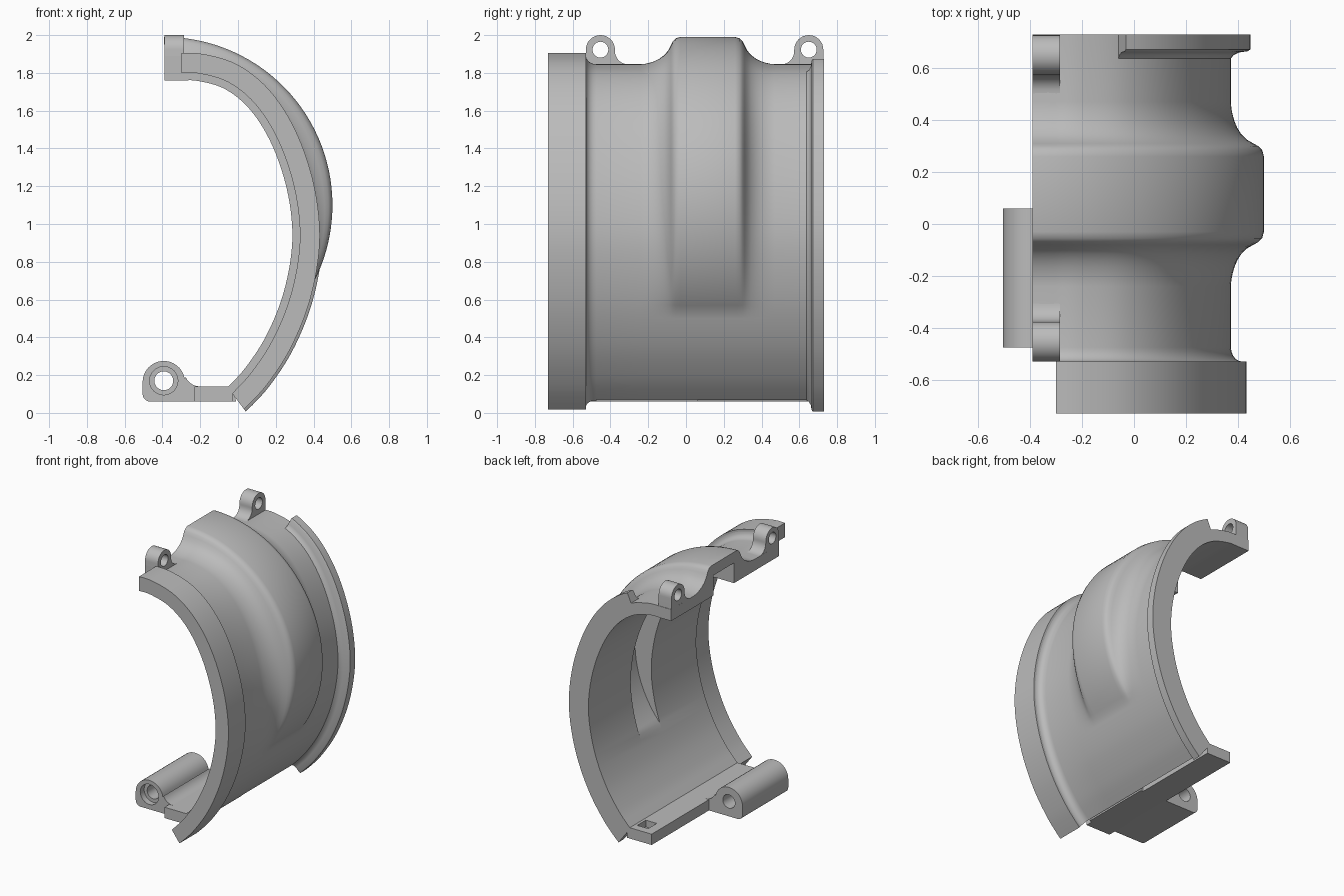
import bpy, bmesh, math
from mathutils import Vector, Matrix

cube = bpy.data.objects.get("Cube")
if cube:
    bpy.data.objects.remove(cube, do_unlink=True)

grey = bpy.data.materials.new("plain_grey")
grey.use_nodes = True
tone = (0.5, 0.5, 0.5, 1)
grey.diffuse_color = tone
grey.node_tree.nodes["Principled BSDF"].inputs["Base Color"].default_value = tone


def finish(ob):
    ob.data.materials.clear()
    ob.data.materials.append(grey)
    bpy.ops.object.select_all(action='DESELECT')
    ob.select_set(True)
    bpy.context.view_layer.objects.active = ob
    bpy.ops.object.shade_smooth_by_angle(angle=math.radians(32))


# Inner arch of the shell (x, z), smoothed with a spline
KEYS = [Vector(p) for p in [
    (-0.39, 1.76), (-0.3, 1.76), (-0.21, 1.757), (-0.07, 1.715), (0.06, 1.61),
    (0.17, 1.44), (0.25, 1.22), (0.286, 1.0), (0.278, 0.81), (0.23, 0.6),
    (0.145, 0.4), (0.04, 0.24), (-0.055, 0.135)]]


def spline(keys, steps=6):
    ext = [2 * keys[0] - keys[1]] + keys + [2 * keys[-1] - keys[-2]]
    out = []
    for a, b, c, d in zip(ext, ext[1:], ext[2:], ext[3:]):
        for k in range(steps):
            t = k / steps
            out.append(0.5 * (2 * b + (c - a) * t + (2 * a - 5 * b + 4 * c - d) * t ** 2
                              + (3 * b - a - 3 * c + d) * t ** 3))
    return out + [keys[-1]]


PATH = spline(KEYS)
NORMALS = []
for i in range(len(PATH)):
    t = PATH[min(i + 1, len(PATH) - 1)] - PATH[max(i - 1, 0)]
    NORMALS.append(Vector((-t.y, t.x)).normalized())
NORMALS[-1] = Vector((0.6, -0.8))


def sweep(name, section, x_start=-1):
    """Sweep a closed (offset, y) section along the arch; section is a function of the index."""
    idx = [i for i, p in enumerate(PATH) if p.x > x_start or i > len(PATH) // 2]
    bm = bmesh.new()
    rings = []
    for i in idx:
        ring = []
        for off, y in section(i):
            q = PATH[i] + NORMALS[i] * off
            ring.append(bm.verts.new((q.x, y, q.y)))
        rings.append(ring)
    for a, b in zip(rings, rings[1:]):
        for j in range(len(a)):
            k = (j + 1) % len(a)
            bm.faces.new((a[j], a[k], b[k], b[j]))
    bm.faces.new(rings[0])
    bm.faces.new(rings[-1][::-1])
    bmesh.ops.recalc_face_normals(bm, faces=bm.faces)
    me = bpy.data.meshes.new(name)
    bm.to_mesh(me)
    bm.free()
    ob = bpy.data.objects.new(name, me)
    bpy.context.collection.objects.link(ob)
    finish(ob)


def reach(i, radius):
    """Distance along the normal from the arch to the round bulge circle."""
    d = PATH[i] - Vector((-0.39, 1.1))
    b = d.dot(NORMALS[i])
    disc = b * b - d.length_squared + radius ** 2
    return -b + math.sqrt(disc) if disc > 0 else 0


# Main shell with round bulge outside and recess inside
WALL = 0.085
MID = 0.115
HALF = [(0.355, 0), (0.33, 0.015), (0.305, 0.06), (0.28, 0.12), (0.255, 0.21), (0.23, 0.34),
        (0.21, 0.5), (0.195, 0.7), (0.185, 0.84), (0.17, 0.95), (0.145, 1)]
BULGE = [(MID - d, f) for d, f in HALF] + [(MID + d, f) for d, f in HALF[::-1]]


def shell_section(i):
    rise = max(0, reach(i, 0.89) - WALL)
    dip = max(0, reach(i, 0.81))
    outer = [(WALL + 0.045 * (1 - math.sin(k * math.pi / 10)),
              -0.53 + 0.055 * (1 - math.cos(k * math.pi / 10))) for k in range(6)]
    outer += [(WALL + rise * f, y) for y, f in BULGE] + [(WALL, 0.73)]
    inner = [(0, 0.73), (0, 0.235), (dip, 0.234), (dip, -0.004), (0, -0.005), (0, -0.53)]
    return outer + inner


sweep("shell", shell_section)
sweep("front_ring", lambda i: [(0.04, -0.73), (0.145, -0.73), (0.145, -0.53), (0.04, -0.53)], -0.305)
sweep("back_flange", lambda i: [(0.05, 0.73), (0.16, 0.73), (0.16, 0.672), (0.15, 0.665),
                                (0.115, 0.66), (0.095, 0.65), (0.08, 0.63), (0.05, 0.63)], -0.1)


def prism(name, outlines, matrix, lo, hi):
    """Extrude outlines (first is outside, others are holes) from lo to hi."""
    cu = bpy.data.curves.new(name, 'CURVE')
    cu.dimensions = '2D'
    cu.fill_mode = 'BOTH'
    cu.extrude = (hi - lo) / 2
    for pts in outlines:
        sp = cu.splines.new('POLY')
        sp.points.add(len(pts) - 1)
        for p, (u, v) in zip(sp.points, pts):
            p.co = (u, v, 0, 1)
        sp.use_cyclic_u = True
    tmp = bpy.data.objects.new(name + "_outline", cu)
    bpy.context.collection.objects.link(tmp)
    dg = bpy.context.evaluated_depsgraph_get()
    me = bpy.data.meshes.new_from_object(tmp.evaluated_get(dg))
    bpy.data.objects.remove(tmp, do_unlink=True)
    me.transform(matrix @ Matrix.Translation((0, 0, (lo + hi) / 2)))
    bm = bmesh.new()
    bm.from_mesh(me)
    bmesh.ops.remove_doubles(bm, verts=bm.verts, dist=0.0001)
    bmesh.ops.recalc_face_normals(bm, faces=bm.faces)
    bm.to_mesh(me)
    bm.free()
    ob = bpy.data.objects.new(name, me)
    bpy.context.collection.objects.link(ob)
    finish(ob)


def arc(cx, cy, r, a0, a1, n=16):
    return [(cx + r * math.cos(math.radians(a0 + (a1 - a0) * k / n)),
             cy + r * math.sin(math.radians(a0 + (a1 - a0) * k / n))) for k in range(n + 1)]


def circle(cx, cy, r):
    return arc(cx, cy, r, 0, 345, 23)


ALONG_X = Matrix(((0, 0, 1, 0), (1, 0, 0, 0), (0, 1, 0, 0), (0, 0, 0, 1)))
ALONG_Y = Matrix(((1, 0, 0, 0), (0, 0, -1, 0), (0, 1, 0, 0), (0, 0, 0, 1)))

# Two screw lugs on the top edge, mirrored along y
for name, cy, side in (("front_lug", -0.453, 1), ("back_lug", 0.65, -1)):
    shape = [(-0.077, 1.78)] + arc(0, 1.923, 0.077, 180, 0) + arc(0.147, 1.915, 0.07, 180, 270, 8)
    shape += [(0.147, 1.78)]
    prism(name, [[(cy + side * u, v) for u, v in shape], circle(cy, 1.923, 0.042)],
          ALONG_X, -0.39, -0.285)

# Hinge barrel with a wider bore at the front mouth
hinge = arc(-0.465, 0.1, 0.04, 270, 180, 6) + arc(-0.393, 0.163, 0.112, 180, 10)
hinge += arc(-0.2, 0.225, 0.085, 205, 270, 8) + [(-0.03, 0.14), (-0.01, 0.06)]
for name, bore, front, back in (("hinge_mouth", 0.075, -0.475, -0.43),
                                ("hinge_barrel", 0.05, -0.43, 0.06)):
    prism(name, [hinge, circle(-0.393, 0.17, bore)], ALONG_Y, -back, -front)

# Bottom ledge with a small blind pocket near the back
ledge = [(-0.23, -0.53), (-0.03, -0.53), (-0.03, 0.73), (-0.23, 0.73)]
pocket = [(-0.16, 0.57), (-0.07, 0.57), (-0.07, 0.67), (-0.16, 0.67)]
prism("ledge_base", [ledge], Matrix(), 0.06, 0.09)
prism("ledge_top", [ledge, pocket], Matrix(), 0.09, 0.14)
